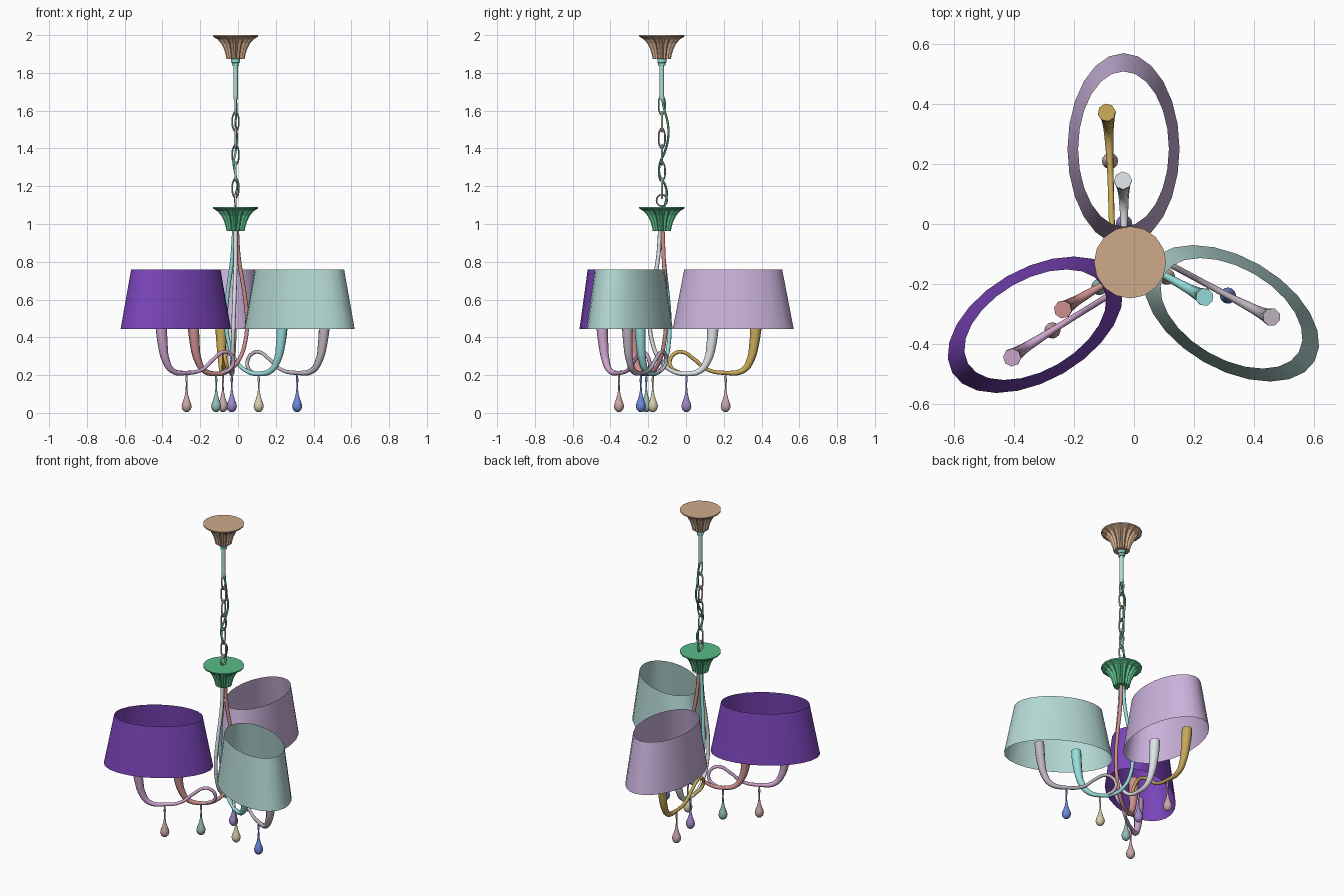
import bpy, bmesh, math
from mathutils import Vector, Matrix

if "Cube" in bpy.data.objects:
    bpy.data.objects.remove(bpy.data.objects["Cube"])

AX, AY = -0.013, -0.128          # hanging axis
AXIS = Matrix.Translation((AX, AY, 0))


def finish(name, me, color, smooth=True, angle=40):
    ob = bpy.data.objects.new(name, me)
    bpy.context.collection.objects.link(ob)
    mat = bpy.data.materials.new(name + "_mat")
    mat.diffuse_color = (*color, 1)
    mat.use_nodes = True
    mat.node_tree.nodes["Principled BSDF"].inputs["Base Color"].default_value = mat.diffuse_color
    me.materials.clear()
    me.materials.append(mat)
    if smooth:
        bpy.ops.object.select_all(action='DESELECT')
        ob.select_set(True)
        bpy.context.view_layer.objects.active = ob
        bpy.ops.object.shade_smooth_by_angle(angle=math.radians(angle))
    return ob


def lathe(name, profile, color, mat=AXIS, n=16, sx=1, sy=1, flute=None, caps=True, smooth=True):
    """Rings of (radius, z[, flute depth]) joined by quads."""
    bm = bmesh.new()
    rings = []
    for i, (r, z) in enumerate(profile):
        ring = []
        for k in range(n):
            a = 2 * math.pi * k / n
            rr = r * (1 - flute[i]) if flute and k % 2 else r
            ring.append(bm.verts.new(mat @ Vector((rr * sx * math.cos(a), rr * sy * math.sin(a), z))))
        rings.append(ring)
    for a, b in zip(rings, rings[1:]):
        for k in range(n):
            j = (k + 1) % n
            bm.faces.new((a[k], a[j], b[j], b[k]))
    if caps:
        bm.faces.new(rings[0])
        bm.faces.new(rings[-1])
    bmesh.ops.recalc_face_normals(bm, faces=bm.faces)
    me = bpy.data.meshes.new(name)
    bm.to_mesh(me)
    bm.free()
    return finish(name, me, color, smooth)


def tube(name, pts, color, mat=AXIS, cyclic=False, res=6, sides=2):
    """Smooth tube through (x, y, z, radius) points."""
    cu = bpy.data.curves.new(name, 'CURVE')
    cu.dimensions = '3D'
    cu.bevel_depth = 1
    cu.bevel_resolution = sides
    cu.resolution_u = res
    cu.use_fill_caps = True
    sp = cu.splines.new('BEZIER')
    sp.bezier_points.add(len(pts) - 1)
    sp.use_cyclic_u = cyclic
    for bp, (x, y, z, r) in zip(sp.bezier_points, pts):
        bp.co = mat @ Vector((x, y, z))
        bp.radius = r
        bp.handle_left_type = bp.handle_right_type = 'AUTO'
    tmp = bpy.data.objects.new("tmp", cu)
    bpy.context.collection.objects.link(tmp)
    bpy.context.view_layer.update()
    me = bpy.data.meshes.new_from_object(tmp.evaluated_get(bpy.context.evaluated_depsgraph_get()))
    bpy.data.objects.remove(tmp)
    return finish(name, me, color, angle=60)


# fluted ceiling canopy and lower cup
def fluted(name, top, color):
    prof = [(0.12, 0), (0.119, -0.008), (0.096, -0.022), (0.076, -0.045),
            (0.061, -0.075), (0.052, -0.105), (0.048, -0.127)]
    lathe(name, [(r, top + z) for r, z in prof], color, n=32,
          flute=[0.015, 0.02, 0.16, 0.2, 0.2, 0.18, 0.15], smooth=False)


fluted("ceiling_canopy", 2.0, (0.62, 0.4, 0.26))
fluted("arm_cup", 1.09, (0.1, 0.5, 0.25))

# collar and rod
lathe("collar", [(0.024, 1.88), (0.024, 1.855), (0.019, 1.852), (0.019, 1.838)], (0.25, 0.7, 0.6))
lathe("hanging_rod", [(0.012, 1.84), (0.012, 1.66)], (0.45, 0.75, 0.68))

# chain links, alternating direction
link_cols = [(0.3, 0.6, 0.5), (0.6, 0.55, 0.3), (0.5, 0.35, 0.35), (0.3, 0.4, 0.55)]
for i in range(6):
    zc = 1.63 - i * 0.088
    pts = []
    for k in range(8):
        a = 2 * math.pi * k / 8
        w = 0.017 * math.cos(a)
        z = zc + 0.052 * math.sin(a)
        pts.append((w, 0, z, 0.005) if i % 2 else (0, w, z, 0.005))
    tube(f"chain_link_{i}", pts, link_cols[i % 4], cyclic=True, res=3, sides=1)
ring = [(0, 0.028 * math.cos(k * math.pi / 4), 1.125 + 0.03 * math.sin(k * math.pi / 4), 0.005) for k in range(8)]
tube("chain_ring", ring, (0.8, 0.8, 0.8), cyclic=True, res=3, sides=1)

# power cord woven along the chain
cord = [(0, 0, 1.67), (0.006, 0.012, 1.61), (0, 0.032, 1.53), (0.008, 0.034, 1.46), (0, 0.015, 1.38),
        (-0.01, -0.01, 1.32), (0, -0.012, 1.26), (0.01, 0.02, 1.2), (0, 0.026, 1.15), (0, 0.01, 1.08)]
tube("power_cord", [(*p, 0.006) for p in cord], (0.1, 0.4, 0.28), sides=1)

# arm paths in one arm group: x, outward distance, z, radius
INNER = [(0, -0.008, 0.98, 0.011), (0, -0.02, 0.82, 0.011), (-0.005, -0.05, 0.64, 0.011),
         (-0.01, -0.064, 0.5, 0.011), (-0.014, -0.052, 0.38, 0.011), (-0.017, -0.01, 0.28, 0.011),
         (-0.02, 0.055, 0.222, 0.011), (-0.02, 0.13, 0.207, 0.012), (-0.021, 0.205, 0.225, 0.016),
         (-0.022, 0.245, 0.285, 0.021), (-0.023, 0.262, 0.36, 0.026), (-0.024, 0.27, 0.44, 0.03),
         (-0.024, 0.273, 0.49, 0.03)]
OUTER = [(-0.022, 0.1, 0.212, 0.009), (-0.04, 0.055, 0.235, 0.01), (-0.052, 0.043, 0.275, 0.01),
         (-0.058, 0.07, 0.315, 0.01), (-0.06, 0.11, 0.322, 0.01), (-0.062, 0.17, 0.285, 0.01),
         (-0.064, 0.24, 0.23, 0.01), (-0.067, 0.335, 0.212, 0.011), (-0.071, 0.43, 0.225, 0.016),
         (-0.073, 0.471, 0.285, 0.021), (-0.075, 0.488, 0.36, 0.026), (-0.077, 0.497, 0.44, 0.03),
         (-0.078, 0.5, 0.49, 0.03)]
DROP = [(0.004, 0.21), (0.006, 0.18), (0.006, 0.165), (0.004, 0.16), (0.005, 0.12), (0.009, 0.095),
        (0.016, 0.07), (0.024, 0.05), (0.027, 0.034), (0.022, 0.017), (0.012, 0.007), (0.003, 0.004)]

# name, turn, shade, inner arm, outer arm, inner drop, outer drop
groups = [
    ("back", 0, (0.6, 0.45, 0.72), (0.75, 0.78, 0.8), (0.58, 0.4, 0.1), (0.35, 0.25, 0.6), (0.6, 0.4, 0.42)),
    ("right", -120, (0.45, 0.68, 0.65), (0.3, 0.72, 0.7), (0.52, 0.45, 0.52), (0.68, 0.62, 0.4), (0.15, 0.25, 0.7)),
    ("left", 120, (0.2, 0.06, 0.5), (0.62, 0.28, 0.28), (0.62, 0.38, 0.62), (0.3, 0.5, 0.47), (0.6, 0.38, 0.38)),
]
for name, turn, c_shade, c_in, c_out, c_d1, c_d2 in groups:
    M = AXIS @ Matrix.Rotation(math.radians(turn), 4, 'Z')
    # oval shade, open at both ends
    lathe(f"{name}_shade", [(1, 0.445), (0.81, 0.76)], c_shade, M @ Matrix.Translation((-0.022, 0.378, 0)),
          n=24, sx=0.187, sy=0.32, caps=False)
    tube(f"{name}_inner_arm", INNER, c_in, M)
    tube(f"{name}_outer_arm", OUTER, c_out, M)
    # hanging drops under the arms
    lathe(f"{name}_inner_drop", DROP, c_d1, M @ Matrix.Translation((-0.02, 0.13, 0)), n=14)
    lathe(f"{name}_outer_drop", DROP, c_d2, M @ Matrix.Translation((-0.067, 0.338, 0)), n=14)
